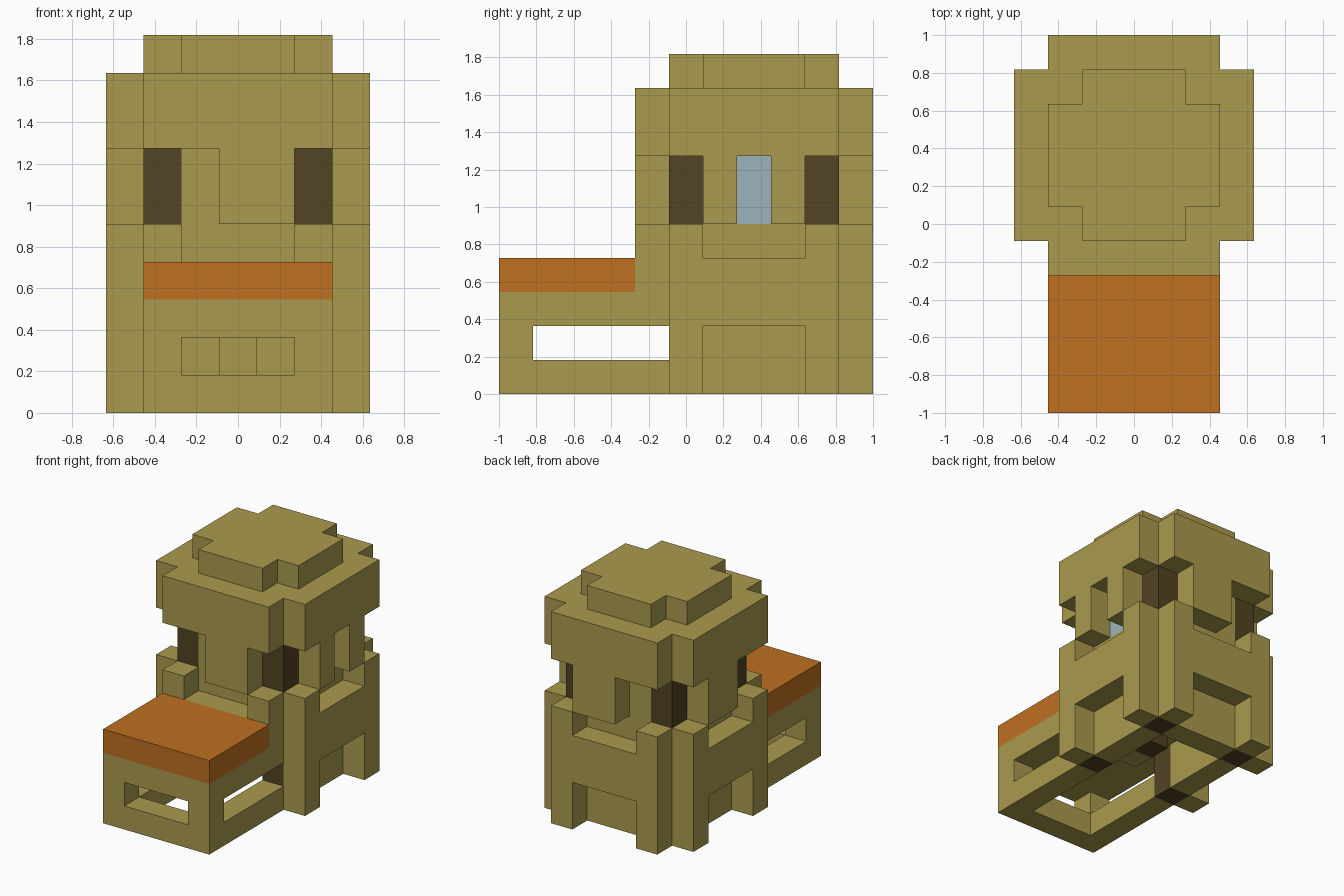
import bpy, bmesh, math
from mathutils import Vector

cube = bpy.data.objects.get("Cube")
if cube:
    bpy.data.objects.remove(cube, do_unlink=True)

U = 2 / 11                             # size of one block
ORIGIN = Vector((-3.5, -5.5, 0))       # block grid corner, in blocks


def material(name, rgb):
    linear = [((c / 255 + 0.055) / 1.055) ** 2.4 for c in rgb] + [1]
    m = bpy.data.materials.new(name)
    m.use_nodes = True
    m.diffuse_color = linear
    m.node_tree.nodes["Principled BSDF"].inputs["Base Color"].default_value = linear
    m.node_tree.nodes["Principled BSDF"].inputs["Roughness"].default_value = 0.9
    return m


olive = material("olive", (170, 154, 78))
brown = material("dark brown", (82, 67, 35))
orange = material("orange", (191, 112, 33))
blue = material("pale blue", (156, 180, 190))


def box(x, y, z):
    """Blocks in inclusive index ranges."""
    return {(i, j, k) for i in range(x[0], x[1] + 1)
            for j in range(y[0], y[1] + 1) for k in range(z[0], z[1] + 1)}


def four_sides(x, z):
    """Outermost slab on each side of the body, turned about its centre."""
    cells = set()
    for i, j, k in box(x, (4, 4), z):
        dx, dy = i - 3, -3
        for turn in range(4):
            cells.add((3 + dx, 7 + dy, k))
            dx, dy = -dy, dx
    return cells


def rounded(x, y, z):
    """Slab with one block missing at each corner."""
    return (box((x[0] + 1, x[1] - 1), y, z)
            | box(x, (y[0] + 1, y[1] - 1), z))


parts = {}

# Upper body
parts["cap"] = (rounded((1, 5), (5, 9), (9, 9)), olive)
parts["brow"] = (rounded((0, 6), (4, 10), (7, 8)), olive)

# Dark corner columns
columns = set()
for i in (1, 5):
    for j in (5, 9):
        columns |= box((i, i), (j, j), (0, 6))
parts["corner_columns"] = (columns, brown)

# Window on one side
window = box((5, 5), (7, 7), (5, 6))
parts["side_window"] = (window, blue)

# Middle core above the hollow base
core = box((1, 5), (5, 9), (2, 6)) - columns - window
parts["core"] = (core, olive)

# Shutters standing out from the middle band
shutters = (box((3, 4), (4, 4), (5, 6)) | box((2, 3), (10, 10), (5, 6))
            | box((3, 4), (10, 10), (5, 6)))
shutters -= box((2, 2), (10, 10), (5, 6))
shutters |= box((0, 0), (7, 8), (5, 6))
shutters |= box((6, 6), (6, 6), (5, 6)) | box((6, 6), (8, 8), (5, 6))
parts["shutters"] = (shutters, olive)

# Outer walls: belt, upright posts and legs
belt = four_sides((1, 5), (2, 3))
posts = four_sides((1, 1), (0, 4)) | four_sides((5, 5), (0, 4))
front_gap = box((1, 5), (4, 4), (1, 1))
parts["belt"] = (belt, olive)
parts["posts"] = (posts - front_gap, olive)

# Base walls between the columns
base = (box((1, 1), (6, 8), (0, 1)) | box((5, 5), (6, 8), (0, 1))
        | box((2, 4), (9, 9), (0, 1)) | box((3, 3), (5, 5), (1, 1)))
parts["base_walls"] = (base, olive)
parts["inner_peg"] = (box((3, 3), (6, 6), (1, 1)), brown)

# Front bench: floor ring, corner posts, seat and cushion
ring = box((1, 5), (0, 3), (0, 0)) - box((2, 4), (1, 3), (0, 0))
bench_posts = box((1, 1), (0, 0), (1, 1)) | box((5, 5), (0, 0), (1, 1))
parts["bench_floor_ring"] = (ring, olive)
parts["bench_posts"] = (bench_posts, olive)
parts["bench_seat"] = (box((1, 5), (0, 3), (2, 2)), olive)
parts["bench_cushion"] = (box((1, 5), (0, 3), (3, 3)), orange)

occupied = set().union(*(cells for cells, _ in parts.values()))
AXES = [Vector(a) for a in ((1, 0, 0), (0, 1, 0), (0, 0, 1))]


def build(name, cells, mat):
    """Mesh the open faces of a set of blocks."""
    bm = bmesh.new()
    for cell in cells:
        for a in range(3):
            for s in (-1, 1):
                near = list(cell)
                near[a] += s
                if tuple(near) in occupied:
                    continue
                mid = Vector(cell) + Vector((0.5, 0.5, 0.5)) + AXES[a] * s / 2
                u, v = AXES[(a + 1) % 3] / 2, AXES[(a + 2) % 3] / 2
                loop = [mid - u - v, mid + u - v, mid + u + v, mid - u + v]
                if s < 0:
                    loop.reverse()
                bm.faces.new([bm.verts.new((p + ORIGIN) * U) for p in loop])
    bmesh.ops.remove_doubles(bm, verts=bm.verts, dist=0.001)
    bmesh.ops.dissolve_limit(bm, angle_limit=math.radians(1),
                             verts=bm.verts, edges=bm.edges)
    mesh = bpy.data.meshes.new(name)
    bm.to_mesh(mesh)
    bm.free()
    mesh.materials.append(mat)
    bpy.context.collection.objects.link(bpy.data.objects.new(name, mesh))


for name, (cells, mat) in parts.items():
    build(name, cells, mat)
